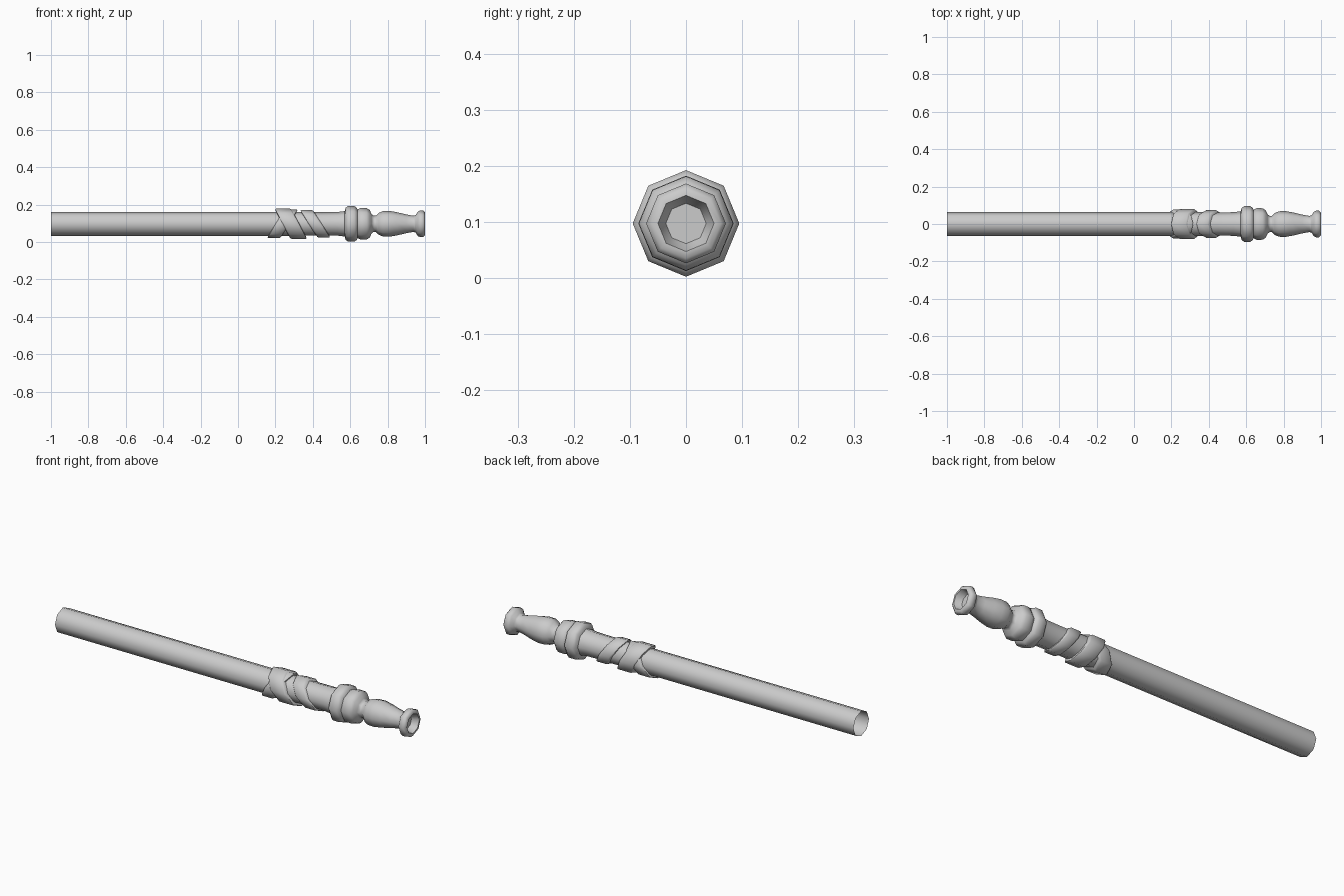
import bpy, math

if "Cube" in bpy.data.objects:
    bpy.data.objects.remove(bpy.data.objects["Cube"])

CZ = 0.0975   # axis height
SIDES = 8

def lathe(name, profile, closed=False, cap_end=False, shear=0.0):
    """Eight-sided turning around the x axis; profile holds (x, radius).
    shear tilts the part: x shifts in proportion to height."""
    verts, faces = [], []
    for x, r in profile:
        for i in range(SIDES):
            a = 2 * math.pi * i / SIDES
            z = r * math.sin(a)
            verts.append((x + shear * z, r * math.cos(a), CZ + z))
    n = len(profile)
    for k in range(n if closed else n - 1):
        p, q = k * SIDES, ((k + 1) % n) * SIDES
        for i in range(SIDES):
            j = (i + 1) % SIDES
            faces.append((p + i, p + j, q + j, q + i))
    if cap_end:
        faces.append(tuple((n - 1) * SIDES + i for i in range(SIDES)))
    mesh = bpy.data.meshes.new(name)
    mesh.from_pydata(verts, [], faces)
    mesh.update()
    ob = bpy.data.objects.new(name, mesh)
    bpy.context.collection.objects.link(ob)
    bpy.context.view_layer.objects.active = ob
    ob.select_set(True)
    bpy.ops.object.shade_smooth_by_angle(angle=math.radians(50))
    ob.select_set(False)
    return ob

def wrap(name, top_x, bottom_x, width, radius):
    """Tilted strap ring, given its centre at the top and at the bottom."""
    c, h = (top_x + bottom_x) / 2, width / 2
    prof = [(c - h, 0.060), (c - h + 0.003, radius - 0.004), (c - h + 0.010, radius),
            (c + h - 0.010, radius), (c + h - 0.003, radius - 0.004), (c + h, 0.060)]
    lathe(name, prof, closed=True, shear=(top_x - bottom_x) / (2 * radius))

# Long hollow shaft
lathe("shaft", [(-1.0, 0.064), (0.3, 0.064), (0.45, 0.062), (0.53, 0.063), (0.58, 0.069)])

# Turned grip end: two collars, neck, bulb and cupped flange
lathe("handle_end", [
    (0.570, 0.066), (0.576, 0.086), (0.588, 0.095), (0.622, 0.095), (0.634, 0.087),
    (0.640, 0.076), (0.646, 0.080), (0.656, 0.085), (0.688, 0.084), (0.704, 0.074),
    (0.714, 0.052), (0.724, 0.044), (0.738, 0.044), (0.752, 0.058), (0.775, 0.068),
    (0.810, 0.069), (0.850, 0.062), (0.900, 0.050), (0.938, 0.043), (0.950, 0.047),
    (0.962, 0.066), (0.974, 0.071), (0.990, 0.071), (0.999, 0.062), (1.000, 0.050),
    (0.985, 0.045), (0.965, 0.036)], cap_end=True)

# Crossed and slanted straps
wrap("strap_cross_under", 0.285, 0.190, 0.075, 0.077)
wrap("strap_cross_over", 0.240, 0.325, 0.092, 0.081)
wrap("strap_slanted", 0.365, 0.460, 0.072, 0.074)
